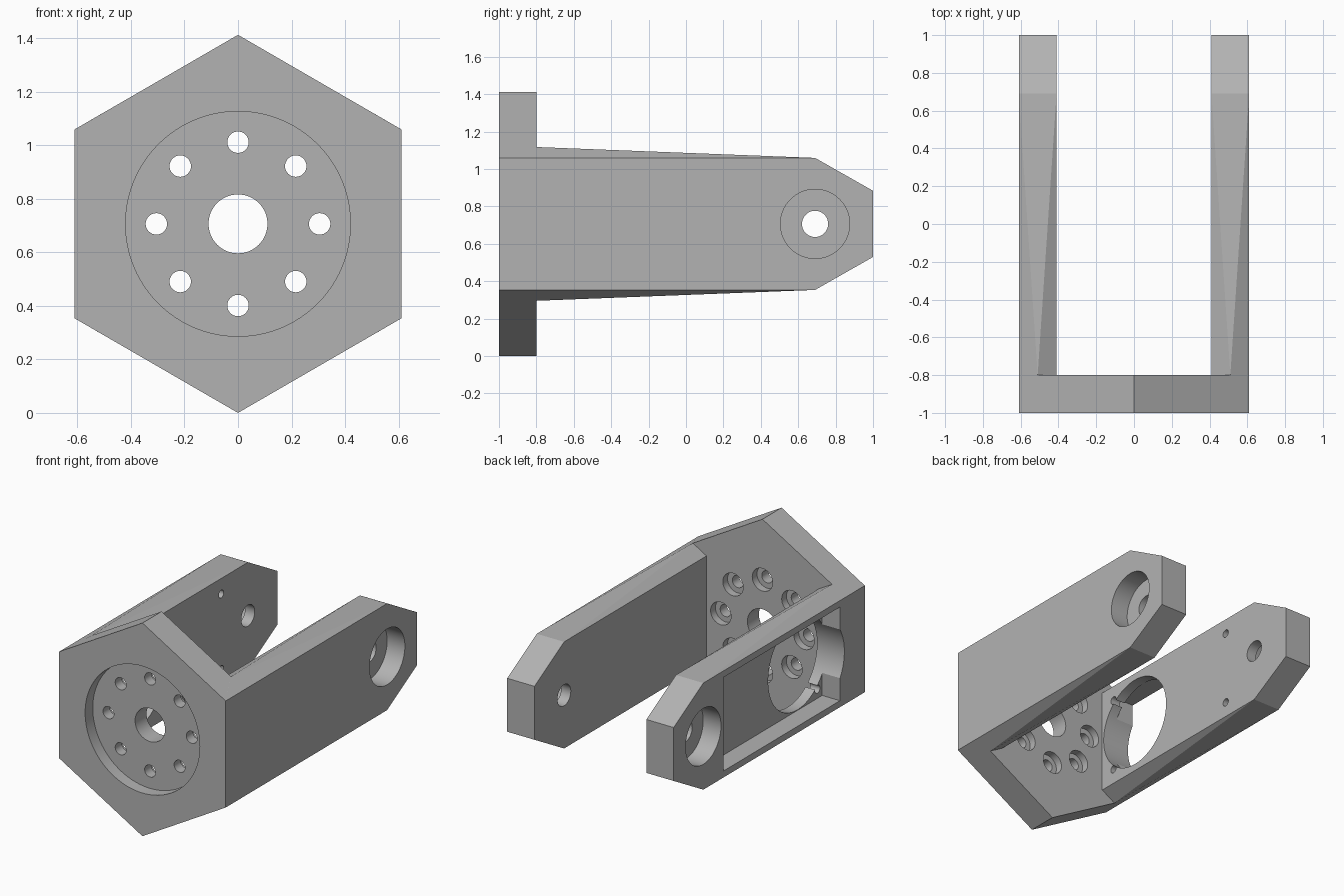
import bpy
import bmesh
from math import pi, sin, cos
from mathutils import Matrix, Vector

old = bpy.data.objects.get("Cube")
if old:
    bpy.data.objects.remove(old, do_unlink=True)

MID = 0.706          # height of the main axis
HALF = 0.61          # half width
FLAT = 0.353         # half height of the side flats
PLATE_BACK = -0.8

grey = bpy.data.materials.new("plain grey")
grey.use_nodes = True
grey.diffuse_color = (0.45, 0.45, 0.45, 1)
grey.node_tree.nodes["Principled BSDF"].inputs["Base Color"].default_value = grey.diffuse_color


def make_object(name, bm):
    bmesh.ops.recalc_face_normals(bm, faces=bm.faces)
    mesh = bpy.data.meshes.new(name)
    bm.to_mesh(mesh)
    bm.free()
    mesh.materials.append(grey)
    obj = bpy.data.objects.new(name, mesh)
    bpy.context.collection.objects.link(obj)
    return obj


def hull(name, points):
    bm = bmesh.new()
    for p in points:
        bm.verts.new(p)
    bmesh.ops.convex_hull(bm, input=bm.verts)
    bmesh.ops.dissolve_limit(bm, angle_limit=0.001, verts=bm.verts, edges=bm.edges)
    return make_object(name, bm)


def cylinder(start, end, radius, sides=64):
    start, end = Vector(start), Vector(end)
    axis = end - start
    turn = axis.to_track_quat('Z', 'Y').to_matrix().to_4x4()
    bm = bmesh.new()
    bmesh.ops.create_cone(bm, cap_ends=True, segments=sides, radius1=radius, radius2=radius,
                          depth=axis.length, matrix=Matrix.Translation((start + end) / 2) @ turn)
    return make_object("cutter", bm)


def box(low, high):
    return hull("cutter", [(x, y, z) for x in (low[0], high[0])
                           for y in (low[1], high[1]) for z in (low[2], high[2])])


def combine(target, tool, operation):
    mod = target.modifiers.new("combine", 'BOOLEAN')
    mod.operation = operation
    mod.solver = 'EXACT'
    mod.object = tool
    bpy.context.view_layer.objects.active = target
    bpy.ops.object.modifier_apply(modifier=mod.name)
    bpy.data.objects.remove(tool, do_unlink=True)


# Hexagonal mounting plate
outline = [(x, MID + s * h) for s in (-1, 1) for x, h in ((-HALF, FLAT), (0, MID), (HALF, FLAT))]
bracket = hull("fork_bracket", [(x, y, z) for x, z in outline for y in (-1, PLATE_BACK)])

# Two arms with chamfered tips and a shallow ridge fading from the plate
for side in (-1, 1):
    points = [(side * x, y, MID + s * h) for x in (0.41, HALF) for s in (-1, 1)
              for y, h in ((-1, FLAT), (0.69, FLAT), (1, 0.177))]
    points += [(side * 0.51, PLATE_BACK, MID + s * 0.411) for s in (-1, 1)]
    combine(bracket, hull("arm", points), 'UNION')

# Front recess, centre hole and ring of counterbored screw holes
combine(bracket, cylinder((0, -1.1, MID), (0, -0.92, MID), 0.42, 96), 'DIFFERENCE')
combine(bracket, cylinder((0, -1.1, MID), (0, -0.7, MID), 0.11), 'DIFFERENCE')
for i in range(8):
    x, z = 0.305 * cos(i * pi / 4), MID + 0.305 * sin(i * pi / 4)
    combine(bracket, cylinder((x, -1.1, z), (x, -0.7, z), 0.04, 32), 'DIFFERENCE')
    combine(bracket, cylinder((x, -0.85, z), (x, -0.7, z), 0.075, 32), 'DIFFERENCE')

# Pivot holes, counterbored from outside
for side in (-1, 1):
    combine(bracket, cylinder((side * 0.3, 0.69, MID), (side * 0.7, 0.69, MID), 0.07, 48), 'DIFFERENCE')
    combine(bracket, cylinder((side * 0.48, 0.69, MID), (side * 0.7, 0.69, MID), 0.185), 'DIFFERENCE')

# Equipment pocket in the right arm with a round window and four screw holes
combine(bracket, box((-0.7, -0.74, MID - 0.31), (-0.48, 0.48, MID + 0.31)), 'DIFFERENCE')
combine(bracket, cylinder((-0.7, -0.48, MID), (-0.3, -0.48, MID), 0.306, 96), 'DIFFERENCE')
for y in (-0.69, 0.41):
    for s in (-1, 1):
        z = MID + s * 0.25
        combine(bracket, cylinder((-0.7, y, z), (-0.3, y, z), 0.026, 24), 'DIFFERENCE')

# Smooth bores, crisp edges
bpy.ops.object.select_all(action='DESELECT')
bracket.select_set(True)
bpy.context.view_layer.objects.active = bracket
bpy.ops.object.shade_smooth_by_angle(angle=pi / 9)
# Keep every flat panel flat, including the low ridges
for face in bracket.data.polygons:
    if face.area > 0.03:
        face.use_smooth = False
